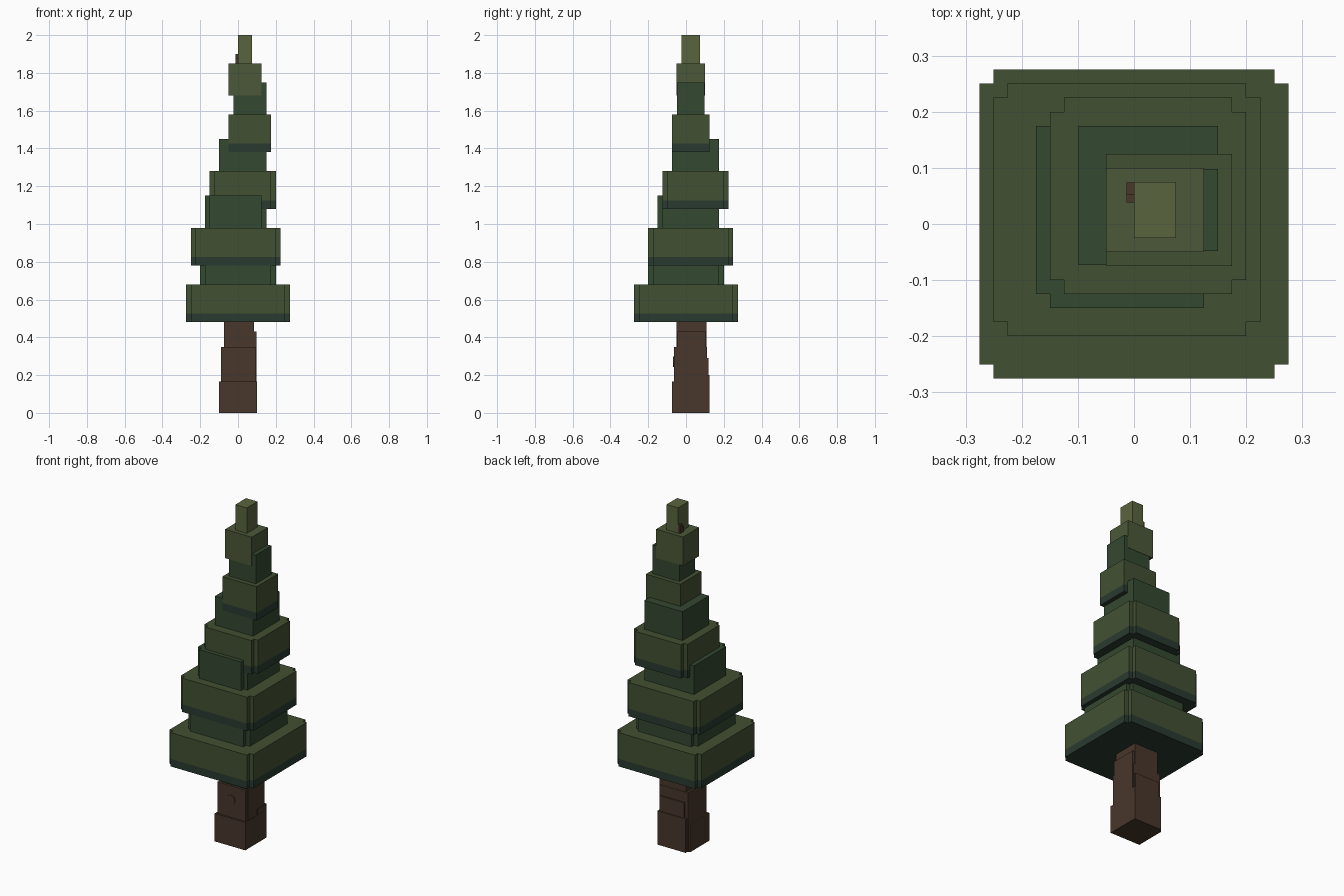
import bpy, bmesh, math

if "Cube" in bpy.data.objects:
    bpy.data.objects.remove(bpy.data.objects["Cube"])


def material(name, r, g, b):
    def lin(c):
        c /= 255
        return c / 12.92 if c < 0.04 else ((c + 0.055) / 1.055) ** 2.4
    m = bpy.data.materials.new(name)
    m.diffuse_color = (lin(r), lin(g), lin(b), 1)
    m.use_nodes = True
    m.node_tree.nodes["Principled BSDF"].inputs["Base Color"].default_value = m.diffuse_color
    return m


GREEN = material("needle_green", 66, 80, 50)
DARK = material("inner_green", 52, 72, 48)
SHADE = material("under_green", 42, 58, 48)
LIGHT = material("upper_green", 75, 88, 56)
TIP = material("tip_green", 90, 100, 62)
BARK = material("bark", 72, 55, 43)


def prism(name, pts, z0, z1, mat):
    bm = bmesh.new()
    lo = [bm.verts.new((x, y, z0)) for x, y in pts]
    hi = [bm.verts.new((x, y, z1)) for x, y in pts]
    n = len(pts)
    bm.faces.new(lo[::-1])
    bm.faces.new(hi)
    for i in range(n):
        j = (i + 1) % n
        bm.faces.new((lo[i], lo[j], hi[j], hi[i]))
    me = bpy.data.meshes.new(name)
    bm.to_mesh(me)
    bm.free()
    me.materials.append(mat)
    ob = bpy.data.objects.new(name, me)
    bpy.context.collection.objects.link(ob)
    return ob


def block(name, x0, x1, y0, y1, z0, z1, mat, notch=0):
    """Box, optionally with square notches in its upright corners."""
    k = notch
    if k:
        pts = [(x0 + k, y0), (x1 - k, y0), (x1 - k, y0 + k), (x1, y0 + k),
               (x1, y1 - k), (x1 - k, y1 - k), (x1 - k, y1), (x0 + k, y1),
               (x0 + k, y1 - k), (x0, y1 - k), (x0, y0 + k), (x0 + k, y0 + k)]
    else:
        pts = [(x0, y0), (x1, y0), (x1, y1), (x0, y1)]
    return prism(name, pts, z0, z1, mat)


def tier(name, x0, x1, y0, y1, z0, z1, notch=0):
    """Branch tier with a darker band along its lower edge."""
    block(name + "_band", x0, x1, y0, y1, z0, z0 + 0.045, SHADE, notch)
    block(name, x0, x1, y0, y1, z0 + 0.045, z1, GREEN, notch)


# Trunk: stepped bark slabs around a core
block("trunk_base", -0.1, 0.1, -0.075, 0.105, 0, 0.165, BARK)
block("trunk_middle", -0.09, 0.095, -0.064, 0.11, 0, 0.35, BARK)
block("trunk_top", -0.075, 0.085, -0.05, 0.108, 0, 0.5, BARK)
block("bark_right", 0, 0.098, -0.048, 0.106, 0, 0.43, BARK)
block("bark_back_low", -0.085, 0.099, 0.04, 0.125, 0, 0.2, BARK)
block("bark_back_high", -0.07, 0.09, 0.05, 0.12, 0, 0.29, BARK)

# Knot on the trunk front
knot = prism("knot", [(0.028 * math.cos(i * math.pi / 4), 0.028 * math.sin(i * math.pi / 4))
                      for i in range(8)], 0, 0.008, BARK)
knot.rotation_euler = (math.pi / 2, 0, 0)
knot.location = (0, -0.06, 0.27)

# Wide tiers
tier("tier_1", -0.275, 0.275, -0.275, 0.275, 0.48, 0.68, 0.025)
tier("tier_2", -0.25, 0.225, -0.2, 0.25, 0.78, 0.98, 0.025)
tier("tier_3", -0.15, 0.2, -0.125, 0.225, 1.08, 1.28, 0.025)
tier("tier_4", -0.05, 0.175, -0.075, 0.125, 1.38, 1.58)
block("tier_5", -0.05, 0.125, -0.05, 0.1, 1.68, 1.85, LIGHT)
block("tip", 0, 0.075, -0.025, 0.075, 1.85, 2.0, TIP)

# Narrow dark foliage between the tiers
block("inner_1", -0.2, 0.2, -0.2, 0.2, 0.68, 0.78, DARK, 0.025)
block("inner_2", -0.149, 0.15, -0.124, 0.175, 0.98, 1.15, DARK)
block("inner_2_left", -0.175, -0.1, -0.125, 0.175, 0.98, 1.15, DARK)
block("inner_2_front", -0.15, 0.125, -0.15, -0.1, 0.98, 1.15, DARK)
block("inner_3", -0.1, 0.15, -0.073, 0.175, 1.28, 1.45, DARK)
block("inner_4", -0.025, 0.15, -0.048, 0.098, 1.58, 1.75, DARK)

# Bit of stem showing beside the tip
block("stem_high", -0.013, 0, 0.052, 0.074, 1.84, 1.9, BARK)
block("stem_low", -0.013, 0, 0.038, 0.052, 1.84, 1.88, BARK)
